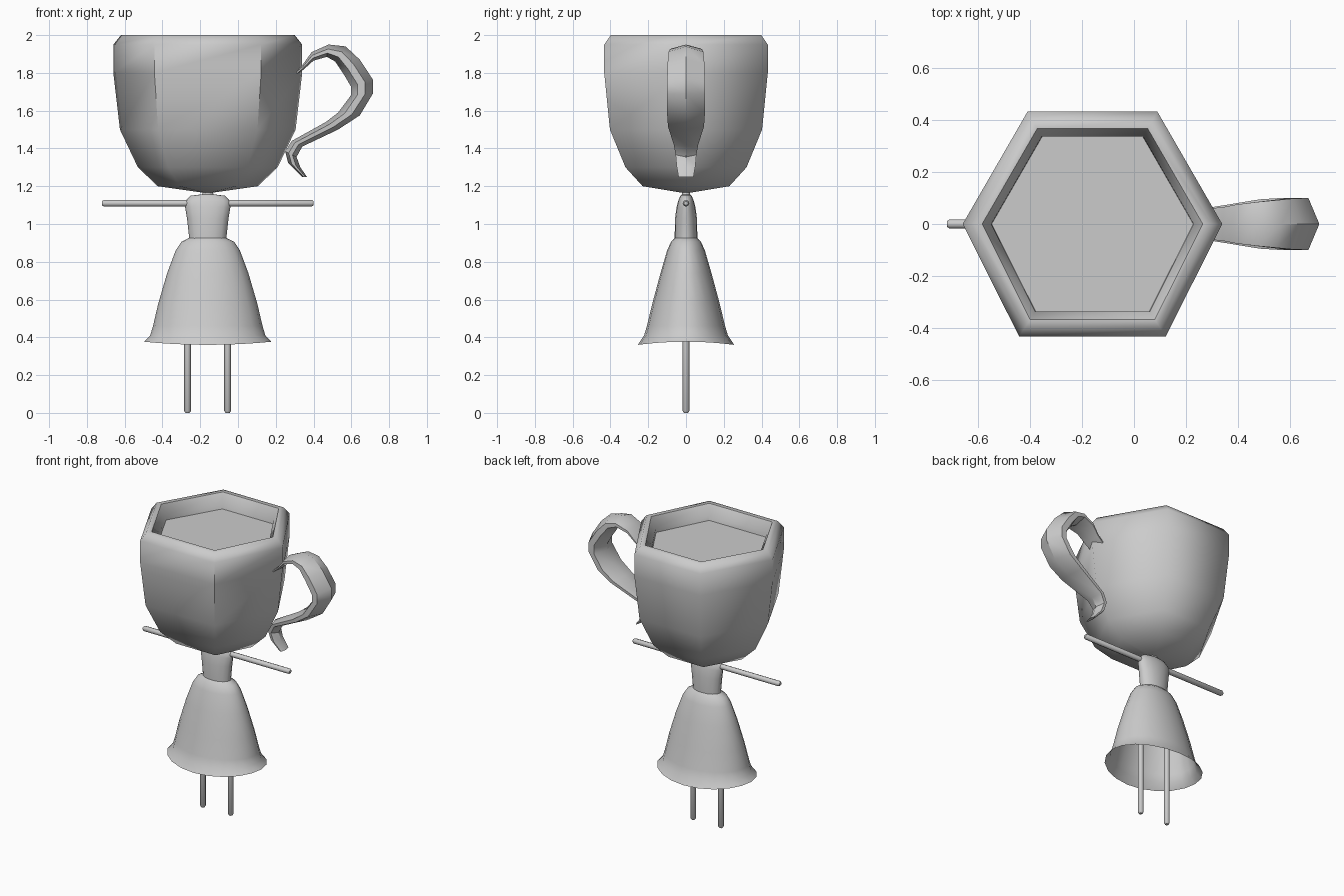
import bpy, bmesh, math

if "Cube" in bpy.data.objects:
    bpy.data.objects.remove(bpy.data.objects["Cube"])

CX = -0.16  # shared axis of cup and figure


def finish(name, bm, angle):
    bmesh.ops.recalc_face_normals(bm, faces=bm.faces)
    me = bpy.data.meshes.new(name)
    bm.to_mesh(me)
    bm.free()
    ob = bpy.data.objects.new(name, me)
    bpy.context.collection.objects.link(ob)
    bpy.ops.object.select_all(action='DESELECT')
    ob.select_set(True)
    bpy.context.view_layer.objects.active = ob
    bpy.ops.object.shade_smooth_by_angle(angle=math.radians(angle))
    return ob


def loft(name, rings, angle, cap_start=False, cap_end=False):
    bm = bmesh.new()
    loops = [[bm.verts.new(p) for p in ring] for ring in rings]
    for a, b in zip(loops, loops[1:]):
        for i in range(len(a)):
            j = (i + 1) % len(a)
            bm.faces.new((a[i], a[j], b[j], b[i]))
    if cap_start:
        bm.faces.new(loops[0])
    if cap_end:
        bm.faces.new(loops[-1])
    return finish(name, bm, angle)


def ellipse(rx, ry, z, n=16, dip=0.0):
    ts = [2 * math.pi * i / n for i in range(n)]
    return [(CX + rx * math.cos(t), ry * math.sin(t), z - dip * math.sin(t) ** 2) for t in ts]


def rod(name, p, q, r):
    # straight round stick with slightly rounded ends along x or z
    along_x = p[2] == q[2]
    axis = 0 if along_x else 2
    rings = []
    for end, off, k in ((p, 0, .6), (p, .01, 1), (q, -.01, 1), (q, 0, .6)):
        ring = []
        for i in range(8):
            t = math.pi / 4 * i
            c, s = r * k * math.cos(t), r * k * math.sin(t)
            v = [0, c, s] if along_x else [c, s, 0]
            v = [v[m] + end[m] for m in range(3)]
            v[axis] += off
            ring.append(v)
        rings.append(ring)
    loft(name, rings, 40, True, True)


# Cup: six-sided bowl with bevelled rim
HEX = [(1, 0), (.5, .866), (-.5, .866), (-1, 0), (-.565, -.866), (.565, -.866)]
cup_profile = [(.02, 1.165), (.265, 1.2), (.37, 1.3), (.465, 1.5), (.5, 1.8),
               (.5, 1.95), (.46, 2.0), (.425, 2.0), (.39, 1.93), (.385, 1.85)]
loft("cup", [[(CX + r * x, r * y, z) for x, y in HEX] for r, z in cup_profile], 62, True)

# Drink surface
bm = bmesh.new()
bm.faces.new([bm.verts.new((CX + .4 * x, .4 * y, 1.9)) for x, y in HEX])
finish("drink", bm, 30)

# Handle: (outer x, z, inner x, z, half width), six-sided section
stations = [(.29, 1.80, .29, 1.77, .06), (.34, 1.84, .35, 1.82, .065),
            (.39, 1.91, .40, 1.865, .075), (.48, 1.95, .47, 1.885, .085),
            (.57, 1.94, .515, 1.86, .092), (.645, 1.87, .555, 1.80, .098),
            (.714, 1.765, .597, 1.73, .1), (.714, 1.69, .597, 1.68, .1),
            (.645, 1.575, .53, 1.59, .1), (.53, 1.5, .465, 1.54, .095),
            (.34, 1.41, .285, 1.44, .065), (.31, 1.355, .25, 1.385, .055),
            (.33, 1.30, .265, 1.325, .05), (.365, 1.25, .34, 1.25, .04)]
rings = []
for ox, oz, ix, iz, w in stations:
    section = [(0, 0), (.36, w), (.7, w), (1, 0), (.7, -w), (.36, -w)]
    rings.append([(ox + (ix - ox) * k, y, oz + (iz - oz) * k) for k, y in section])
loft("handle", rings, 35, True, True)

# Skirt: open flared bell
skirt = [(.10, .06, .925, 0), (.14, .08, .905, 0), (.17, .10, .86, 0), (.215, .135, .74, 0),
         (.262, .178, .58, 0), (.29, .207, .46, 0), (.305, .222, .41, 0), (.338, .255, .377, .017)]
loft("skirt", [ellipse(a, b, z, 20, d) for a, b, z, d in skirt], 50)

# Torso with neck
torso = [(.10, .06, .91), (.10, .06, .94), (.11, .058, 1.03), (.12, .05, 1.09),
         (.12, .042, 1.12), (.09, .03, 1.15), (.03, .022, 1.157), (.024, .022, 1.18)]
loft("torso", [ellipse(*t) for t in torso], 50, True, True)

# Arms and legs
rod("arms", (-.72, 0, 1.11), (.40, 0, 1.11), .018)
for side, x in (("left", -.267), ("right", -.055)):
    rod("leg_" + side, (x, 0, 0), (x, 0, .8), .018)
